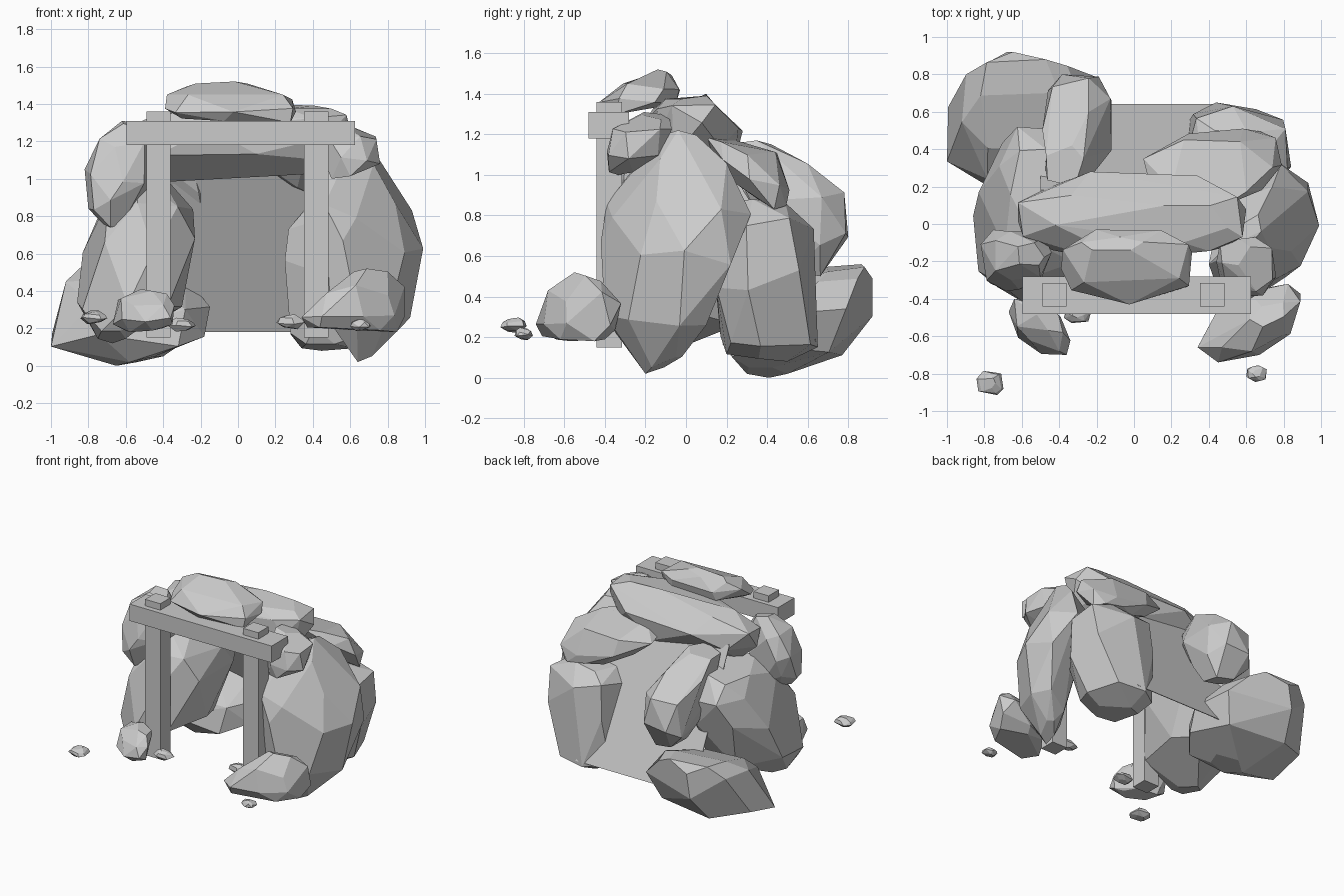
import bpy, bmesh, math, random
from mathutils import Vector

if "Cube" in bpy.data.objects:
    bpy.data.objects.remove(bpy.data.objects["Cube"])


def finish(name, bm):
    bmesh.ops.recalc_face_normals(bm, faces=bm.faces)
    me = bpy.data.meshes.new(name)
    bm.to_mesh(me)
    bm.free()
    ob = bpy.data.objects.new(name, me)
    bpy.context.collection.objects.link(ob)
    return ob


def box(name, lo, hi):
    bm = bmesh.new()
    bmesh.ops.create_cube(bm, size=1)
    for v in bm.verts:
        v.co = Vector(l + (c + .5) * (h - l) for c, l, h in zip(v.co, lo, hi))
    return finish(name, bm)


def rock(name, seed, *levels, sides=7, skew=0):
    """Faceted boulder: hull of uneven rings, each (z, x0, x1, y0, y1).
    skew leans the ring outline along the x = y diagonal."""
    rnd = random.Random(seed)
    bm = bmesh.new()
    soft = lambda t: math.copysign(abs(t) ** .85, t)
    for i, (z, x0, x1, y0, y1) in enumerate(levels):
        turn = rnd.uniform(0, math.tau)
        inner = 0 < i < len(levels) - 1
        n = sides if inner else 5
        ring = []
        for k in range(n):
            a = turn + math.tau * (k + rnd.uniform(-.2, .2)) / n
            x, y = soft(math.cos(a)), soft(math.sin(a))
            ring.append((x + skew * y, y + skew * x))
        xs, ys = [p[0] for p in ring], [p[1] for p in ring]
        if inner:
            gap = min(levels[i + 1][0] - z, z - levels[i - 1][0])
            lift = [rnd.uniform(-.3, .3) * gap for _ in ring]
        else:  # tilted ends, one corner exactly at the given height
            gap = levels[1][0] - z if i == 0 else levels[-2][0] - z
            lift = [gap * .2 * (1 - math.cos(math.tau * k / n)) for k in range(n)]
        for (x, y), dz in zip(ring, lift):
            u = (x - min(xs)) / (max(xs) - min(xs))
            v = (y - min(ys)) / (max(ys) - min(ys))
            bm.verts.new((x0 + u * (x1 - x0), y0 + v * (y1 - y0), z + dz))
    res = bmesh.ops.convex_hull(bm, input=bm.verts)
    junk = set(res['geom_interior']) | set(res['geom_unused'])
    bmesh.ops.delete(bm, geom=[g for g in junk if isinstance(g, bmesh.types.BMVert)], context='VERTS')
    bmesh.ops.dissolve_limit(bm, angle_limit=math.radians(11), verts=bm.verts, edges=bm.edges)
    return finish(name, bm)


# Timber frame
for side, x in (("left", -.49), ("right", .353)):
    box(side + "_post", (x, -.44, .15), (x + .13, -.315, 1.36))
box("lintel_beam", (-.595, -.48, 1.18), (.625, -.28, 1.31))

# Sloping panel closing the back of the tunnel
panel = box("tunnel_back_panel", (-.5, .636, .18), (.5, .642, 1.17))
for v in panel.data.vertices:
    if v.co.z > 1:
        v.co.y -= .46

# Side wall boulders
rock("left_wall_rock", 3,
     (.12, -.75, -.6, -.34, -.1), (.3, -.86, -.3, -.42, .32),
     (.62, -.83, -.23, -.38, .48), (.85, -.72, -.24, -.28, .52),
     (1.04, -.66, -.42, -.1, .4))
rock("right_wall_rock", 5,
     (.02, .64, .76, -.2, -.02), (.25, .5, .92, -.4, .1),
     (.6, .45, .99, -.42, .22), (.85, .42, .93, -.39, .32),
     (1.05, .4, .8, -.26, .2), (1.22, .5, .68, -.12, .05), skew=.3)
rock("right_back_rock", 8,
     (.08, .34, .62, .2, .5), (.18, .28, .74, .17, .65),
     (.5, .25, .84, .14, .65), (.76, .27, .82, .16, .63),
     (.88, .36, .66, .2, .5))

# Fallen boulders at the back left
rock("low_back_rock", 12,
     (0, -.65, -.4, .3, .5), (.14, -1, -.18, .18, .77),
     (.33, -.96, -.15, .24, .92), (.46, -.92, -.28, .4, .92),
     (.56, -.82, -.4, .62, .88))
rock("leaning_back_rock", 14,
     (.5, -.4, -.2, .5, .68), (.68, -.46, -.12, .4, .8),
     (.88, -.49, -.12, .28, .78), (1.03, -.49, -.18, .22, .62),
     (1.17, -.47, -.27, .2, .42))

# Roof boulders
rock("roof_rock", 17,
     (.98, -.45, .35, -.05, .12), (1.1, -.62, .52, -.18, .24),
     (1.24, -.62, .6, -.2, .28), (1.33, -.42, .58, -.16, .22),
     (1.4, .1, .5, -.1, .1))
rock("roof_cap_rock", 20,
     (1.3, -.3, .28, -.38, -.2), (1.36, -.39, .31, -.43, -.05),
     (1.44, -.38, .29, -.34, -.03), (1.52, -.28, .05, -.14, -.07))
rock("roof_back_rock", 23,
     (.83, .4, .74, .4, .5), (.96, .2, .79, .24, .51),
     (1.1, .05, .74, .12, .45), (1.2, .2, .6, .1, .22))
rock("upper_left_rock", 26,
     (.74, -.72, -.62, -.3, -.16), (.86, -.8, -.54, -.36, -.06),
     (1.02, -.82, -.46, -.35, -.03), (1.2, -.74, -.44, -.3, -.04),
     (1.31, -.62, -.48, -.22, -.1))
rock("upper_right_rock", 29,
     (1.0, .5, .66, -.38, -.26), (1.1, .46, .76, -.39, -.12),
     (1.21, .44, .74, -.36, -.07), (1.31, .46, .62, -.22, -.08))

# Boulders at the foot of the posts
rock("front_right_rock", 32,
     (.18, .37, .85, -.71, -.4), (.25, .34, .89, -.74, -.35),
     (.4, .46, .89, -.68, -.32), (.52, .62, .8, -.55, -.42), skew=.25)
rock("front_left_rock", 35,
     (.18, -.6, -.4, -.64, -.46), (.24, -.67, -.35, -.7, -.43),
     (.34, -.64, -.34, -.68, -.4), (.41, -.52, -.38, -.58, -.44), skew=-.3)

# Loose pebbles: centre and half sizes
pebbles = [(-.77, -.85, .26, .072, .065, .037), (.655, -.8, .217, .055, .045, .032),
           (-.3, -.48, .22, .075, .05, .037), (.28, -.39, .235, .075, .05, .04)]
for i, (x, y, z, a, b, c) in enumerate(pebbles):
    lv = [(z + h * c, x - a * s, x + a * s, y - b * s, y + b * s)
          for h, s in ((-1, .5), (-.2, 1), (.4, .85), (1, .4))]
    rock("pebble_%d" % (i + 1), 40 + i, *lv, sides=6)
